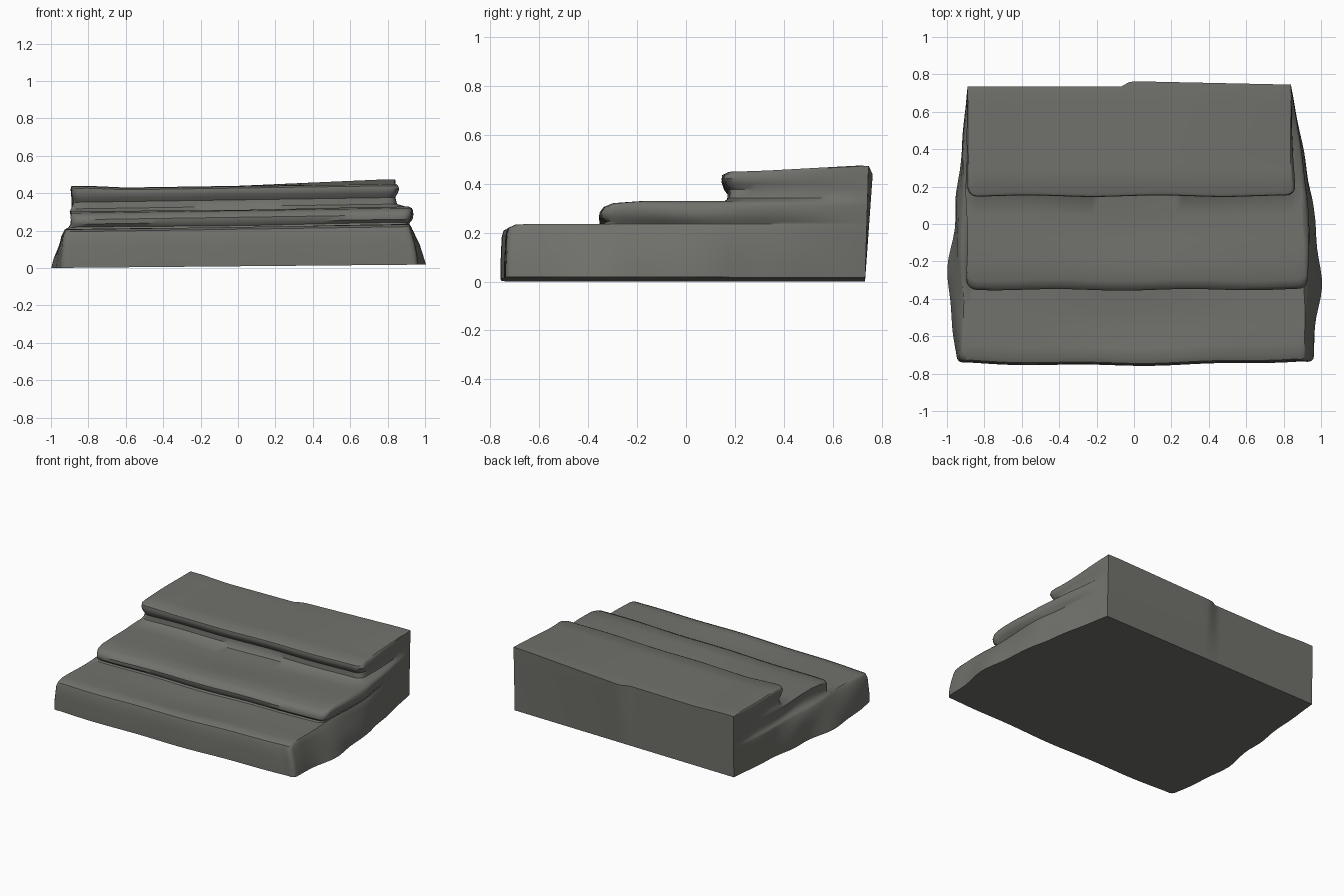
import bpy, bmesh, math

if "Cube" in bpy.data.objects:
    bpy.data.objects.remove(bpy.data.objects["Cube"])

def clamp(t):
    return max(0.0, min(1.0, t))

def bump(t, c, w):
    return math.exp(-((t - c) / w) ** 2)

# Rings from the ground up: height, front y, left x, right x, wear depth of the tread
RINGS = [
    (0.000, -0.755, -0.945, 0.950, 0),
    (0.050, -0.755, -0.945, 0.948, 0),
    (0.110, -0.752, -0.940, 0.940, 0),
    (0.170, -0.750, -0.935, 0.925, 0),
    (0.198, -0.742, -0.925, 0.918, 0),
    (0.210, -0.715, -0.920, 0.912, 0),
    (0.213, -0.660, -0.915, 0.910, 0.004),   # first tread
    (0.213, -0.560, -0.915, 0.910, 0.016),
    (0.213, -0.450, -0.915, 0.910, 0.014),
    (0.213, -0.340, -0.915, 0.910, 0.006),
    (0.222, -0.332, -0.900, 0.915, 0.004),
    (0.238, -0.350, -0.890, 0.928, 0),       # second nosing
    (0.262, -0.352, -0.888, 0.932, 0),
    (0.285, -0.335, -0.890, 0.930, 0),
    (0.298, -0.300, -0.893, 0.922, 0),
    (0.306, -0.200, -0.895, 0.905, 0.004),   # second tread
    (0.306, -0.080, -0.895, 0.905, 0.016),
    (0.306, 0.050, -0.895, 0.905, 0.016),
    (0.306, 0.150, -0.895, 0.905, 0.008),
    (0.320, 0.172, -0.888, 0.850, 0),
    (0.355, 0.175, -0.878, 0.836, 0),
    (0.378, 0.158, -0.886, 0.850, 0),        # third nosing
    (0.400, 0.149, -0.895, 0.858, 0),
    (0.418, 0.152, -0.895, 0.852, 0),
    (0.427, 0.170, -0.888, 0.845, 0),
]
R = 0.05                                     # plan radius of front corners
US = sorted({s * a for s in (-1, 1) for a in (1, .996, .985, .965, .94)}
            | {i / 20 for i in range(-18, 19)})
YS = [-0.6 + 1.3 * k / 25 for k in range(26)]

def back_y(x, z):
    # rear face leans out; right half is chipped proud along the top
    step = clamp((x + 0.06) / 0.04)
    return 0.732 + clamp(z / 0.44) * (0.003 + step * (0.029 - 0.022 * max(0, x)))

def side_x(y, z, s, x0):
    # flared foot at mid depth, squared off toward the rear, uneven breaks
    foot = clamp(1 - z / 0.21)
    x = abs(x0) + foot * (0.05 * bump(y, -0.3, 0.28) + 0.006 * math.sin(17 * y + s))
    x += 0.006 * math.sin(11 * y + 25 * z + 2 * s) * clamp((y + 0.7) * 4) * clamp(z * 6)
    t = clamp((y - 0.15) / 0.59)
    return s * (x * (1 - t) + (0.84 if s > 0 else 0.89) * t)

def height(x, y, z):
    # whole block tilts up to the right; top also rises to the rear right
    z1 = z + 0.009 + 0.009 * x + 0.006 * x * clamp(z / 0.2)
    top = clamp((z - 0.38) / 0.04)
    return z1 + top * (0.024 * clamp((y - 0.3) / 0.44) * clamp(x / 0.75)
                       + 0.012 * clamp((-x - 0.6) * 5))

def front_row(ring):
    z, yf, xl, xr, wear = ring
    pts = []
    for u in US:
        x0 = xl + (xr - xl) * (u + 1) / 2
        e = clamp(1 - min(x0 - xl, xr - x0) / R)
        low = clamp((-0.3 - yf) * 3)
        y = yf + R * (1 - math.sqrt(1 - e * e))
        y += low * (0.02 * u * u + 0.006 * u) * (1 - e)
        y += 0.004 * math.sin(9 * x0 + 3 * yf) * (1 - e)
        yc = yf + R
        ends = side_x(yc, z, -1, xl), side_x(yc, z, 1, xr)
        x = ends[0] + (ends[1] - ends[0]) * (u + 1) / 2
        dip = wear * (1 - u ** 8) * (0.7 + 0.5 * math.cos(4.5 * x0))
        pts.append((x, y, height(x, y, z - dip)))
    return pts

def ring_points(ring):
    z, yf, xl, xr, _ = ring
    pts = front_row(ring)
    ys = [max(y, yf + R) for y in YS]
    right = [(side_x(y, z, 1, xr), y) for y in ys]
    left = [(side_x(y, z, -1, xl), y) for y in ys]
    back = []
    for u in US:
        x = -0.89 + 1.73 * (u + 1) / 2
        back.append((x, back_y(x, z)))
    rest = right + back[::-1] + left[::-1]
    return pts + [(x, y, height(x, y, z)) for x, y in rest]

# Worn stone flight: one skin lofted through the rings
bm = bmesh.new()
loops = [[bm.verts.new(p) for p in ring_points(r)] for r in RINGS]
n = len(loops[0])
for a, b in zip(loops, loops[1:]):
    for i in range(n):
        j = (i + 1) % n
        bm.faces.new((a[i], a[j], b[j], b[i]))
bm.faces.new(loops[0][::-1])                 # flat underside

# Top tread grid between the last ring's front, sides and back
last, nu, ny = loops[-1], len(US), len(YS)
front, right = last[:nu], last[nu:nu + ny]
back, left = last[nu + ny:2 * nu + ny][::-1], last[2 * nu + ny:][::-1]
rows = [front]
for k in range(ny):
    if YS[k] < 0.24:
        continue
    row = [left[k]]
    for i in range(1, nu - 1):
        t = (US[i] + 1) / 2
        x = left[k].co.x * (1 - t) + right[k].co.x * t
        y = YS[k]
        row.append(bm.verts.new((x, y, height(x, y, RINGS[-1][0] + 0.003))))
    rows.append(row + [right[k]])
rows.append(back)
for a, b in zip(rows, rows[1:]):
    for i in range(nu - 1):
        bm.faces.new((a[i], a[i + 1], b[i + 1], b[i]))
bmesh.ops.remove_doubles(bm, verts=bm.verts, dist=0.0004)
bmesh.ops.recalc_face_normals(bm, faces=bm.faces)

mesh = bpy.data.meshes.new("stone_steps")
bm.to_mesh(mesh)
bm.free()
steps = bpy.data.objects.new("stone_steps", mesh)
bpy.context.collection.objects.link(steps)

stone = bpy.data.materials.new("grey_stone")
stone.diffuse_color = (0.165, 0.165, 0.15, 1)
stone.use_nodes = True
stone.node_tree.nodes["Principled BSDF"].inputs["Base Color"].default_value = stone.diffuse_color
mesh.materials.append(stone)
bpy.context.view_layer.objects.active = steps
steps.select_set(True)
bpy.ops.object.shade_smooth_by_angle(angle=math.radians(40))
